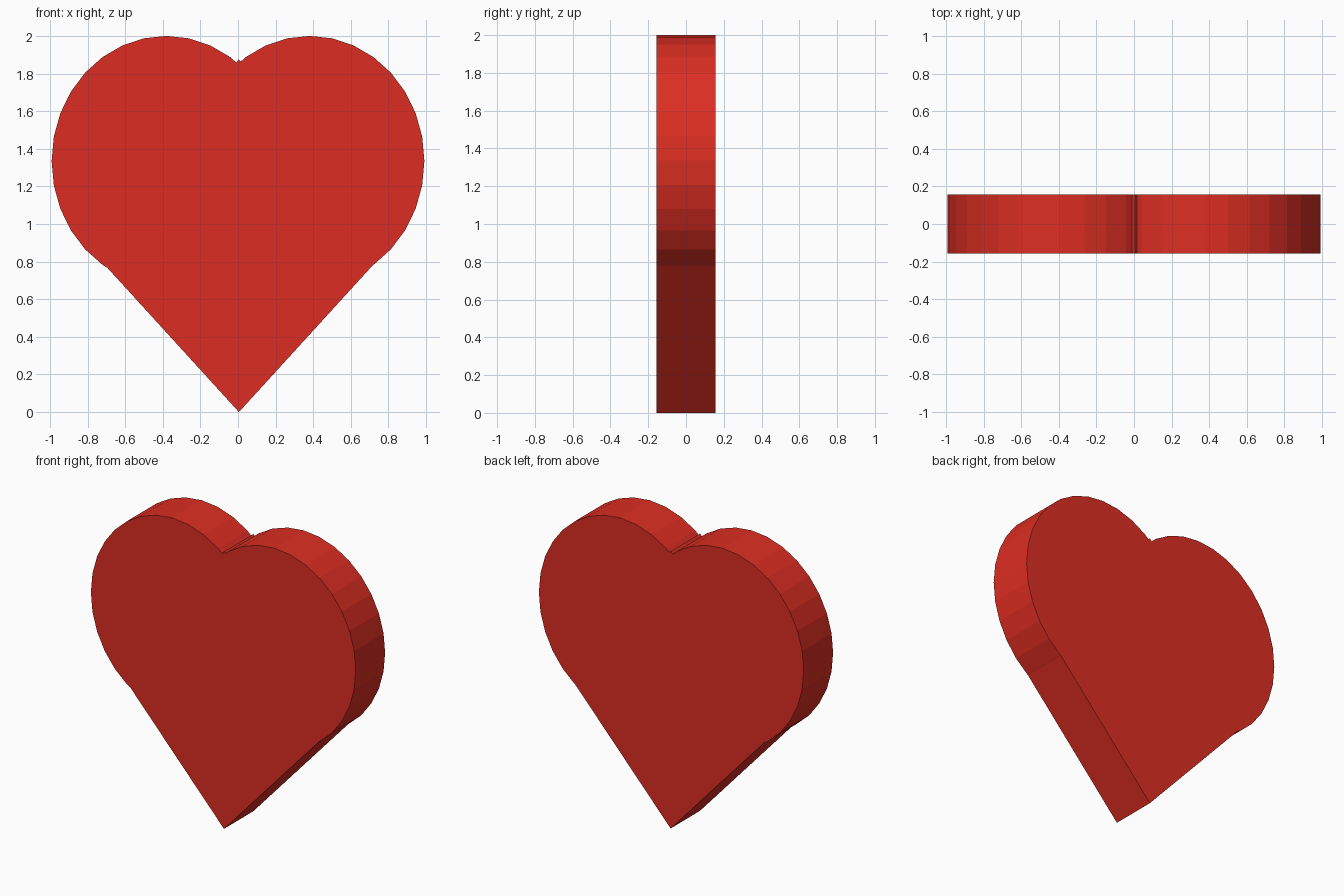
import bpy
from math import pi

if "Cube" in bpy.data.objects:
    bpy.data.objects.remove(bpy.data.objects["Cube"])

DEPTH = 0.314

red = bpy.data.materials.new("red")
red.diffuse_color = (0.72, 0.027, 0.016, 1)
red.use_nodes = True
red.node_tree.nodes["Principled BSDF"].inputs["Base Color"].default_value = red.diffuse_color


def prism(name, sides, x, z, rx, rz):
    """Flat-sided prism lying along y, with a vertex at its top."""
    bpy.ops.mesh.primitive_cylinder_add(vertices=sides, radius=1, depth=DEPTH)
    ob = bpy.context.object
    ob.name = name
    ob.rotation_euler = (pi / 2, 0, 0)
    ob.location = (x, 0, z)
    ob.scale = (rx, rz, 1)
    bpy.ops.object.transform_apply(location=True, rotation=True, scale=True)
    ob.data.materials.append(red)
    return ob


# Two rounded lobes
for side, name in ((-1, "left_lobe"), (1, "right_lobe")):
    prism(name, 32, side * 0.381, 1.335, 0.61, 0.665)

# Diamond block forming the lower point and the tiny peak in the notch
prism("point_block", 4, 0.005, 0.9375, 0.855, 0.9375)
